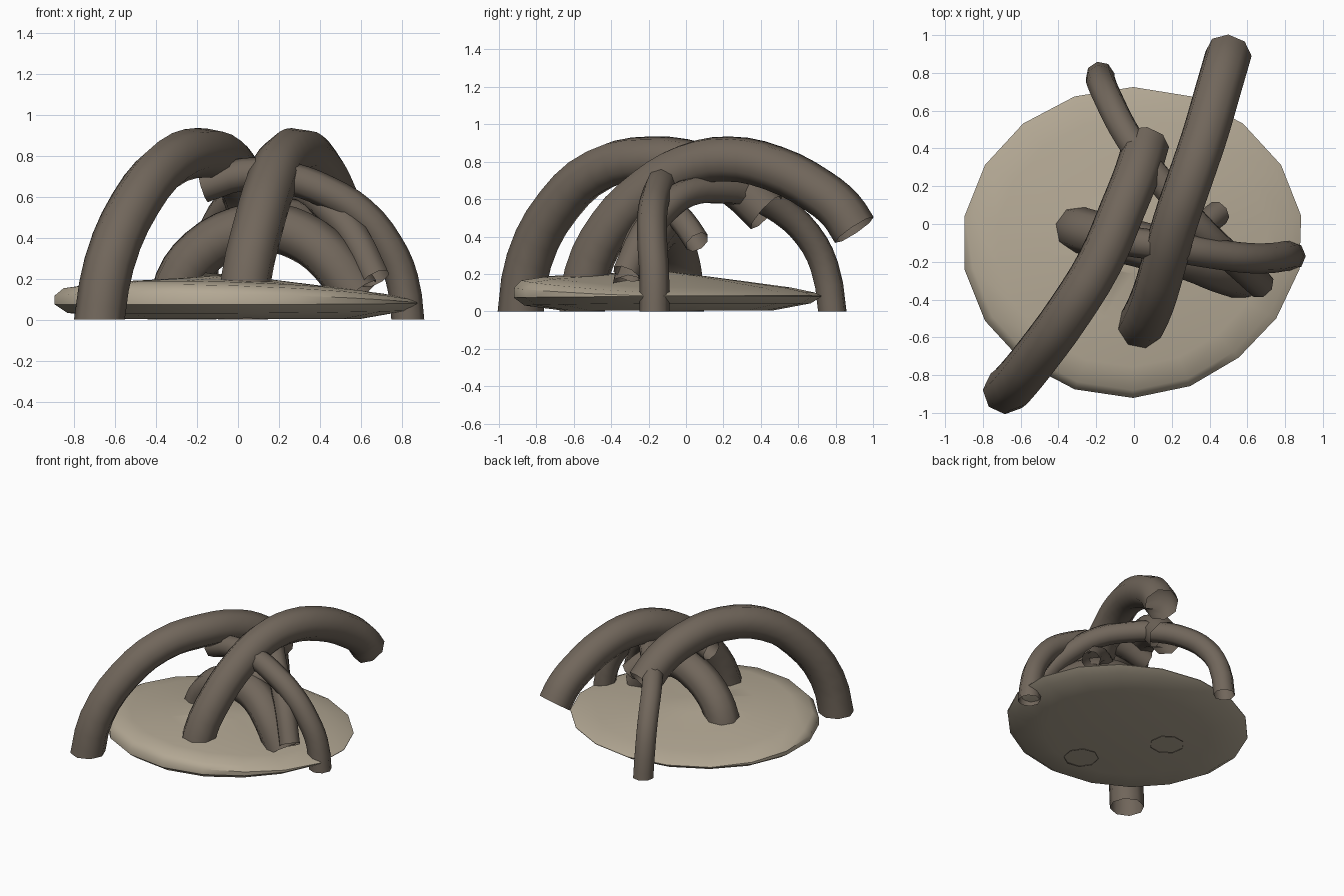
import bpy, bmesh, math
from mathutils import Vector

cube = bpy.data.objects.get("Cube")
if cube:
    bpy.data.objects.remove(cube, do_unlink=True)


def material(name, rgb):
    m = bpy.data.materials.new(name)
    m.use_nodes = True
    m.diffuse_color = (*rgb, 1)
    m.node_tree.nodes["Principled BSDF"].inputs["Base Color"].default_value = (*rgb, 1)
    return m


bark = material("bark_brown", (0.165, 0.134, 0.105))
sand = material("pale_sand", (0.45, 0.39, 0.295))


def activate(obj):
    bpy.ops.object.select_all(action="DESELECT")
    obj.select_set(True)
    bpy.context.view_layer.objects.active = obj


def root(name, radius, points):
    """Eight-sided open tube along a smooth path, cut flat at the ground."""
    curve = bpy.data.curves.new(name, "CURVE")
    curve.dimensions = "3D"
    curve.bevel_depth = radius
    curve.bevel_resolution = 2
    curve.resolution_u = 3
    spline = curve.splines.new("BEZIER")
    spline.bezier_points.add(len(points) - 1)
    for bp, co in zip(spline.bezier_points, points):
        bp.co = co
        bp.handle_left_type = bp.handle_right_type = "AUTO"
    curve.materials.append(bark)
    obj = bpy.data.objects.new(name, curve)
    bpy.context.collection.objects.link(obj)
    activate(obj)
    bpy.ops.object.convert(target="MESH")
    mesh = bpy.context.object.data
    bm = bmesh.new()
    bm.from_mesh(mesh)
    bmesh.ops.bisect_plane(bm, geom=bm.verts[:] + bm.edges[:] + bm.faces[:],
                           plane_co=(0, 0, 0), plane_no=(0, 0, 1), clear_inner=True)
    bm.to_mesh(mesh)
    bm.free()
    bpy.ops.object.shade_smooth_by_angle(angle=math.radians(50))


# Two tall arching roots
root("tall_root_right", 0.123, [
    (-.685, -.89, -.06), (-.63, -.84, .27), (-.5, -.68, .57), (-.34, -.46, .76),
    (-.18, -.2, .815), (-.06, .08, .775), (.02, .28, .67), (.065, .43, .53)])
root("tall_root_left", 0.124, [
    (.02, -.56, -.06), (.04, -.53, .2), (.1, -.4, .46), (.16, -.2, .66), (.215, 0, .775),
    (.29, .22, .815), (.375, .47, .765), (.445, .71, .64), (.48, .83, .54),
    (.5, .9, .435)])

# Low thick arch in the middle
root("middle_root", 0.122, [
    (-.33, -.02, -.06), (-.29, -.03, .18), (-.18, -.06, .33), (0, -.1, .43),
    (.15, -.14, .45), (.3, -.18, .41), (.45, -.24, .3), (.58, -.28, .12)])

# Thin roots
root("side_root", 0.08, [
    (.835, -.17, -.06), (.8, -.17, .2), (.73, -.18, .36), (.6, -.18, .52),
    (.44, -.16, .62), (.25, -.13, .69), (.03, -.1, .71), (-.17, -.07, .65)])
root("back_root", 0.077, [
    (-.18, .79, -.06), (-.17, .74, .24), (-.13, .65, .41), (-.06, .51, .54),
    (.05, .34, .625), (.18, .18, .65), (.33, 0, .63), (.46, -.13, .53),
    (.57, -.23, .4), (.67, -.32, .2)])
root("short_root", 0.068, [
    (.1, -.15, .5), (.27, -.06, .52), (.37, 0, .46), (.45, .06, .37)])

# Mound: stacked rings, with a fuller rim towards the front and a pinched corner
SIDES = 18
RINGS = [(.68, .004, 0), (.93, .04, -.01), (1, .078, -.005), (1, .094, .035),
         (.95, .118, .055), (.8, .142, .048), (.5, .17, .03), (.2, .198, .015)]
bm = bmesh.new()
loops = []
for r, z, swell in RINGS:
    loop = []
    for i in range(SIDES):
        a = math.tau * (i + .5) / SIDES
        d = Vector((math.cos(a), math.sin(a)))
        fullness = max(-.3, d.dot(Vector((-.5, -.87))))
        pinch = 1 - .04 * max(0, math.cos(a + math.pi / 4)) ** 6
        loop.append(bm.verts.new((.905 * r * d.x * pinch - .005,
                                  .825 * r * d.y * pinch - .1,
                                  z + swell * fullness)))
    loops.append(loop)
for low, high in zip(loops, loops[1:]):
    for i in range(SIDES):
        j = (i + 1) % SIDES
        bm.faces.new((low[i], low[j], high[j], high[i]))
bm.faces.new(loops[0][::-1])
peak = bm.verts.new((-.16, -.22, .23))
for i in range(SIDES):
    bm.faces.new((loops[-1][i], loops[-1][(i + 1) % SIDES], peak))
bmesh.ops.recalc_face_normals(bm, faces=bm.faces)
mesh = bpy.data.meshes.new("mound")
bm.to_mesh(mesh)
bm.free()
mesh.materials.append(sand)
mound = bpy.data.objects.new("mound", mesh)
bpy.context.collection.objects.link(mound)
activate(mound)
bpy.ops.object.shade_smooth_by_angle(angle=math.radians(50))
